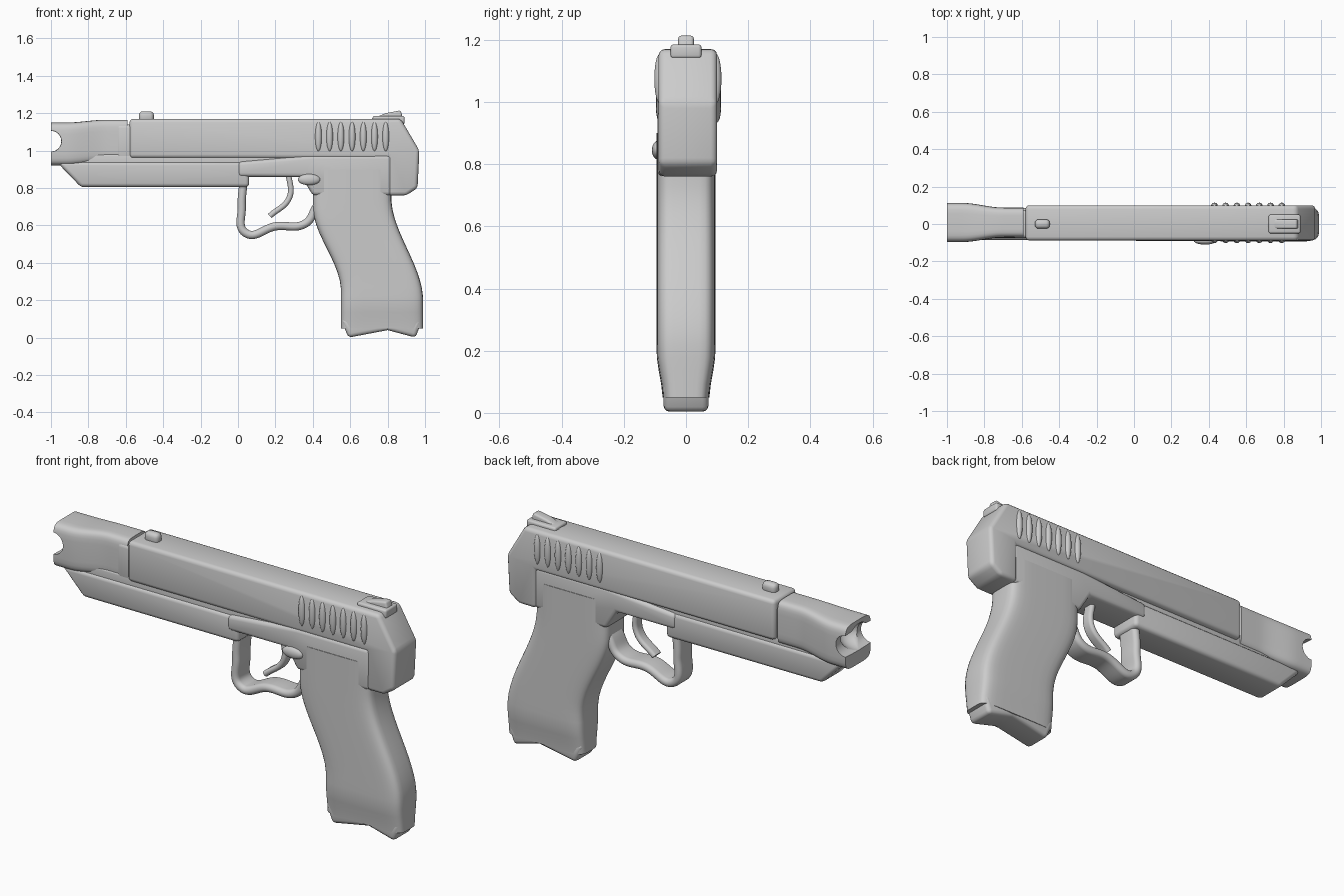
import bpy, bmesh, math

if "Cube" in bpy.data.objects:
    bpy.data.objects.remove(bpy.data.objects["Cube"], do_unlink=True)

GREY = (0.6, 0.6, 0.6, 1)
grey_material = bpy.data.materials.new("matte grey")
grey_material.use_nodes = True
grey_material.diffuse_color = GREY
grey_material.node_tree.nodes["Principled BSDF"].inputs["Base Color"].default_value = GREY


def ease(start, end, value):
    """Smooth step from zero at start to one at end."""
    t = min(max((value - start) / (end - start), 0), 1)
    return t * t * (3 - 2 * t)


def link(name, data):
    data.materials.append(grey_material)
    part = bpy.data.objects.new(name, data)
    bpy.context.collection.objects.link(part)
    return part


def make_mesh(name, bm):
    bmesh.ops.recalc_face_normals(bm, faces=bm.faces)
    mesh = bpy.data.meshes.new(name)
    bm.to_mesh(mesh)
    bm.free()
    return link(name, mesh)


def finish(part):
    """Apply the modifiers, then shade smooth with sharp edges kept."""
    bpy.ops.object.select_all(action="DESELECT")
    part.select_set(True)
    bpy.context.view_layer.objects.active = part
    bpy.ops.object.convert(target="MESH")
    bpy.ops.object.shade_smooth_by_angle(angle=math.radians(45))


def slab(name, outline, half, bevel=0.02):
    """Side outline in x and z, given thickness along y and rounded edges."""
    bm = bmesh.new()
    face = bm.faces.new([bm.verts.new((x, -half, z)) for x, z in outline])
    extruded = bmesh.ops.extrude_face_region(bm, geom=[face])["geom"]
    moved = [item for item in extruded if isinstance(item, bmesh.types.BMVert)]
    bmesh.ops.translate(bm, vec=(0, 2 * half, 0), verts=moved)
    part = make_mesh(name, bm)
    rounding = part.modifiers.new("rounding", "BEVEL")
    rounding.width = bevel
    rounding.segments = 3
    finish(part)
    return part


def block(name, left, right, bottom, top, half, bevel=0.02):
    corners = [(left, bottom), (left, top), (right, top), (right, bottom)]
    return slab(name, corners, half, bevel)


def loft(name, start, end, rule, along_x=False, steps=20, sides=32):
    """Rounded box sections; the rule gives low, high and half width."""
    bm = bmesh.new()
    rings = []
    for step in range(steps + 1):
        place = start + (end - start) * step / steps
        low, high, half = rule(place)
        ring = []
        for side in range(sides):
            angle = math.tau * (side + 0.5) / sides
            across, out = [math.copysign(abs(value) ** 0.35, value)
                           for value in (math.cos(angle), math.sin(angle))]
            level = (low + high + (high - low) * across) / 2
            spot = (place, half * out, level) if along_x else (level, half * out, place)
            ring.append(bm.verts.new(spot))
        rings.append(ring)
    for ring, following in zip(rings, rings[1:]):
        for side in range(sides):
            bm.faces.new((ring[side - 1], ring[side], following[side], following[side - 1]))
    bm.faces.new(rings[0])
    bm.faces.new(rings[-1])
    return make_mesh(name, bm)


def ball(name, centre, size):
    bm = bmesh.new()
    bmesh.ops.create_uvsphere(bm, u_segments=24, v_segments=12, radius=1)
    bmesh.ops.scale(bm, vec=size, verts=bm.verts)
    bmesh.ops.translate(bm, vec=centre, verts=bm.verts)
    return make_mesh(name, bm)


def band(name, path, half, thickness):
    """Flat rounded strip following a smooth path in x and z."""
    curve = bpy.data.curves.new(name, "CURVE")
    curve.dimensions = "3D"
    curve.extrude = half - thickness
    curve.bevel_depth = thickness
    spline = curve.splines.new("BEZIER")
    spline.bezier_points.add(len(path) - 1)
    for point, (x, z) in zip(spline.bezier_points, path):
        point.co = (x, z, 0)
        point.handle_left_type = point.handle_right_type = "AUTO"
    curve.use_fill_caps = True
    part = link(name, curve)
    part.rotation_euler.x = math.pi / 2
    finish(part)


def muzzle_rule(x):
    flare = ease(-0.7, -0.92, x)
    return 0.94 - 0.02 * flare, 1.165 - 0.015 * flare, 0.08 + 0.025 * flare


def grip_rule(z):
    front = 0.4 + 0.15 * ease(0.7, 0.25, z)
    back = 0.82 + 0.17 * ease(0.75, 0.2, z)
    return front, back, 0.075 + 0.02 * ease(0.04, 0.2, z)


# Slide with a rounded block at the rear
slide = slab("slide", [(-0.58, 0.96), (-0.58, 1.17), (0.87, 1.17), (0.97, 1),
                       (0.96, 0.8), (0.9, 0.76), (0.8, 0.76), (0.8, 0.96)], 0.094)
slide.location.y = 0.006

# Muzzle, flared, hollowed and notched at the front
muzzle = loft("muzzle", -1, -0.59, muzzle_rule, along_x=True)
muzzle.location.y = 0.008
cutters = [ball("hollow_cutter", (-1, 0, 1.06), (0.11, 0.08, 0.07)),
           ball("notch_cutter", (-1, 0, 1.05), (0.06, 0.3, 0.06))]
for cutter in cutters:
    cutter.hide_render = True
    cut = muzzle.modifiers.new(cutter.name, "BOOLEAN")
    cut.operation = "DIFFERENCE"
    cut.object = cutter
finish(muzzle)
for cutter in cutters:
    bpy.data.objects.remove(cutter, do_unlink=True)
block("barrel_neck", -0.65, -0.5, 0.95, 1.14, 0.075)

# Recessed rail with the frame below it
block("rail", -0.94, 0.8, 0.9, 0.98, 0.075, 0.01)
slab("front_frame", [(-0.97, 0.94), (-0.84, 0.805), (0.06, 0.805), (0.06, 0.94)], 0.085)
slab("rear_frame", [(0, 0.94), (0.4, 0.975), (0.82, 0.975), (0.82, 0.76),
                    (0.4, 0.76), (0.34, 0.86), (0, 0.86)], 0.092)

# Grip with an arched base plate
finish(loft("grip", 0.05, 0.9, grip_rule))
slab("base_plate", [(0.55, 0.1), (0.59, 0), (0.8, 0.04), (0.95, 0), (0.985, 0.1)], 0.072)

# Trigger guard and trigger
band("trigger_guard", [(0.03, 0.84), (0.02, 0.7), (0.04, 0.56), (0.2, 0.595),
                       (0.36, 0.61), (0.42, 0.7)], 0.06, 0.022)
band("trigger", [(0.27, 0.88), (0.275, 0.75), (0.17, 0.65)], 0.03, 0.015)

# Sights
block("front_sight", -0.53, -0.45, 1.15, 1.21, 0.025)
slab("rear_sight", [(0.69, 1.16), (0.79, 1.2), (0.87, 1.215), (0.89, 1.14)], 0.025, 0.01)
block("rear_sight_base", 0.72, 0.89, 1.14, 1.185, 0.05, 0.01)

# Gripping ridges on both sides of the slide
for side, label in ((-1, "right"), (1, "left")):
    for index in range(7):
        spot = (0.43 + 0.06 * index, 0.006 + 0.09 * side, 1.075)
        finish(ball(f"{label}_ridge_{index + 1}", spot, (0.018, 0.018, 0.08)))

# Small catch above the trigger guard
finish(ball("slide_catch", (0.38, -0.09, 0.845), (0.06, 0.02, 0.03)))
